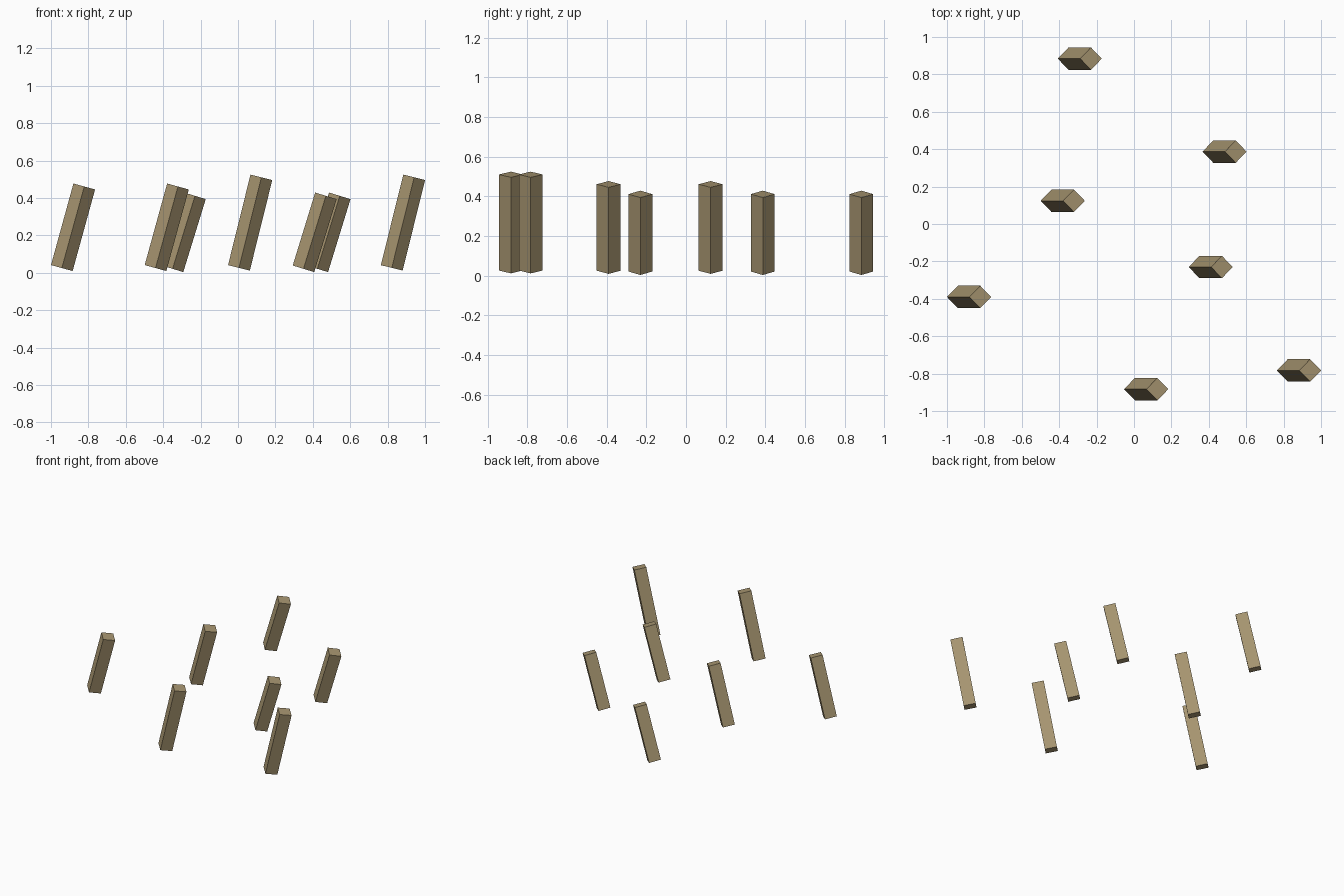
import bpy
import bmesh
import math
from mathutils import Matrix

cube = bpy.data.objects.get("Cube")
if cube:
    bpy.data.objects.remove(cube, do_unlink=True)

# Single weathered wood colour
wood = bpy.data.materials.new("tan_wood")
wood.use_nodes = True
colour = (0.39, 0.305, 0.165, 1.0)
wood.diffuse_color = colour
wood.node_tree.nodes["Principled BSDF"].inputs["Base Color"].default_value = colour

HALF_DIAGONAL = 0.06
LEAN = 0.12  # sideways travel from foot to top

# Centre heights of the foot and the top for each post size
SIZES = {"short": (0.021, 0.411), "medium": (0.025, 0.461), "tall": (0.026, 0.51)}


def leaning_post(name, size, x, y):
    """Square post, corner to the front, tipped towards +x."""
    foot, top = SIZES[size]
    rise = top - foot
    bm = bmesh.new()
    bmesh.ops.create_cone(bm, cap_ends=True, segments=4, radius1=HALF_DIAGONAL,
                          radius2=HALF_DIAGONAL, depth=math.hypot(LEAN, rise))
    bm.transform(Matrix.Rotation(math.atan2(LEAN, rise), 4, 'Y'))
    mesh = bpy.data.meshes.new(name)
    bm.to_mesh(mesh)
    bm.free()
    mesh.materials.append(wood)
    post = bpy.data.objects.new(name, mesh)
    post.location = (x, y, (foot + top) / 2)
    bpy.context.collection.objects.link(post)


# Scattered posts: size and position on the ground
posts = [
    ("short", -0.29, 0.884),
    ("short", 0.484, 0.387),
    ("medium", -0.381, 0.124),
    ("short", 0.41, -0.23),
    ("medium", -0.882, -0.39),
    ("tall", 0.065, -0.883),
    ("tall", 0.882, -0.783),
]
for number, (size, x, y) in enumerate(posts, 1):
    leaning_post(f"{size}_post_{number}", size, x, y)
